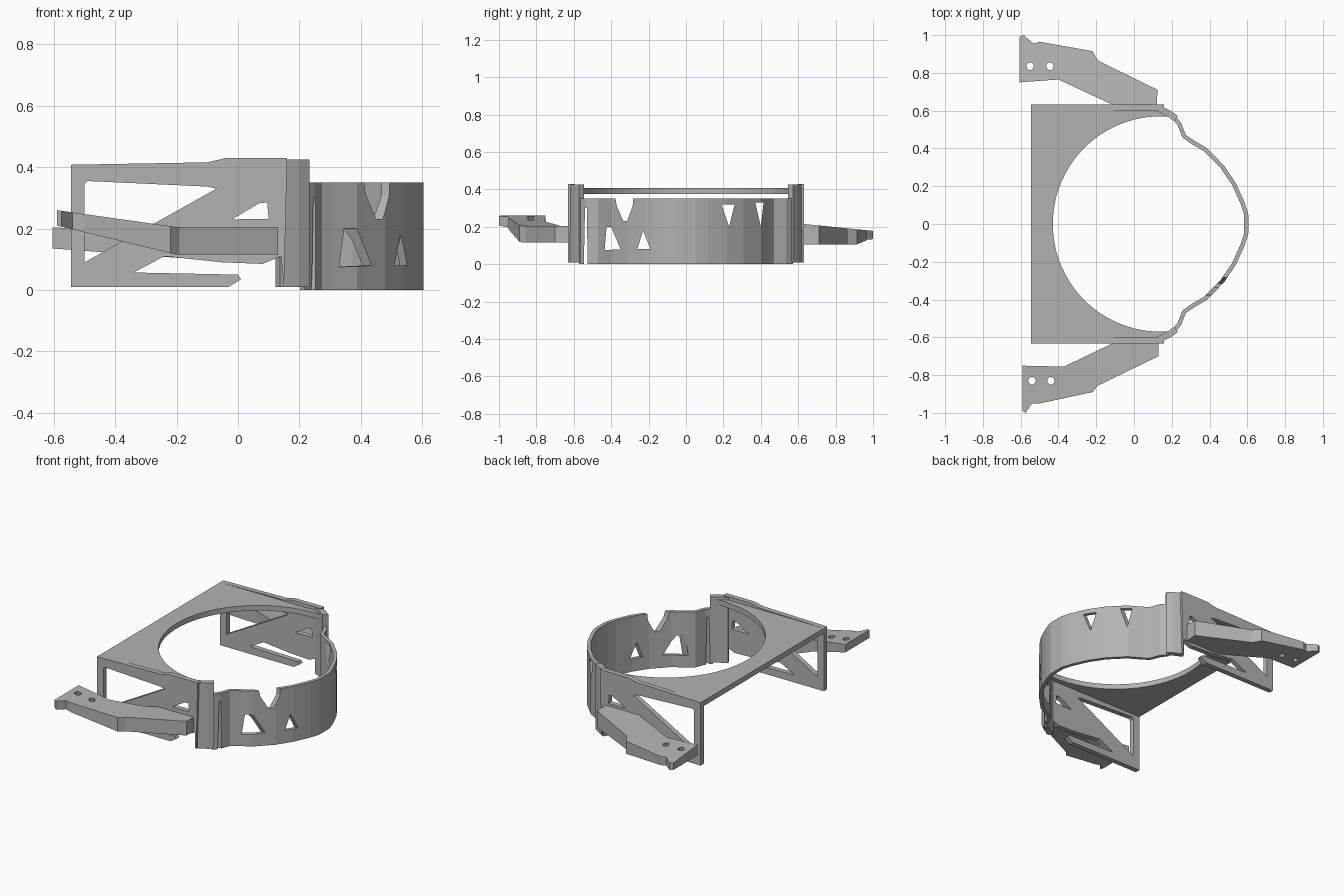
import bpy, bmesh, math
from mathutils import Matrix, Vector

cube = bpy.data.objects.get("Cube")
if cube:
    bpy.data.objects.remove(cube)

grey = bpy.data.materials.new("plain grey")
grey.use_nodes = True
grey.diffuse_color = (0.45, 0.45, 0.45, 1)
grey.node_tree.nodes["Principled BSDF"].inputs["Base Color"].default_value = grey.diffuse_color

# Axis frames: local x, y and extrusion direction
X, Y, Z = Vector((1, 0, 0)), Vector((0, 1, 0)), Vector((0, 0, 1))
FLAT, UPRIGHT, ACROSS = (X, Y, Z), (X, Z, Y), (Y, Z, X)


def prism(name, loops, low, high, frame=FLAT, split_x=None, shape=None):
    """Extrude an outline (first loop) with holes (other loops)."""
    bm = bmesh.new()
    for loop in loops:
        verts = [bm.verts.new((a, b, low)) for a, b in loop]
        for i, v in enumerate(verts):
            bm.edges.new((verts[i - 1], v))
    bmesh.ops.triangle_fill(bm, use_beauty=True, edges=bm.edges[:], normal=Z)
    if split_x is not None:
        bmesh.ops.bisect_plane(bm, geom=bm.verts[:] + bm.edges[:] + bm.faces[:],
                               plane_co=X * split_x, plane_no=X)
    new = bmesh.ops.extrude_face_region(bm, geom=bm.faces[:])["geom"]
    for v in new:
        if isinstance(v, bmesh.types.BMVert):
            v.co.z = high
    if shape:
        for v in bm.verts:
            v.co.z = shape(v.co)
    matrix = Matrix(frame).transposed().to_4x4()
    bm.transform(matrix)
    bmesh.ops.recalc_face_normals(bm, faces=bm.faces[:])
    mesh = bpy.data.meshes.new(name)
    bm.to_mesh(mesh)
    bm.free()
    mesh.materials.append(grey)
    obj = bpy.data.objects.new(name, mesh)
    bpy.context.collection.objects.link(obj)
    return obj


def ribbon(path, thickness):
    """Closed outline of a strip following a path."""
    pts = [Vector(p) for p in path]
    sides = ([], [])
    for i, p in enumerate(pts):
        d = (pts[min(i + 1, len(pts) - 1)] - pts[max(i - 1, 0)]).normalized()
        n = Vector((-d.y, d.x)) * thickness / 2
        sides[0].append(p + n)
        sides[1].append(p - n)
    return [tuple(p) for p in sides[0] + sides[1][::-1]]


def circle(x, y, r, n=10):
    return [(x + r * math.cos(math.tau * i / n), y + r * math.sin(math.tau * i / n))
            for i in range(n)]


def cut(obj, loop):
    """Cut a window through the band along x."""
    cutter = prism("cutter", [loop], 0.1, 0.8, ACROSS)
    cutter.hide_render = True
    mod = obj.modifiers.new("window", "BOOLEAN")
    mod.operation, mod.solver, mod.object = "DIFFERENCE", "EXACT", cutter
    bpy.context.view_layer.objects.active = obj
    bpy.ops.object.modifier_apply(modifier=mod.name)
    bpy.data.objects.remove(cutter)


# Top plate with a large round opening towards +x
arc = [(0.14 + 0.57 * math.cos(math.radians(a)), 0.57 * math.sin(math.radians(a)))
       for a in range(84, 277, 4)]
plate = [(0.2, -0.585), (0.13, -0.628), (-0.545, -0.628),
         (-0.545, 0.628), (0.13, 0.628), (0.2, 0.585)]
prism("top_plate", [arc + plate], 0.375, 0.408)

# Side walls: truss outline with one large and one small triangular window
wall = [(-0.545, 0.01), (-0.03, 0.01), (0.01, 0.035), (0, 0.05), (-0.34, 0.057),
        (-0.24, 0.11), (-0.05, 0.09), (0.08, 0.085), (0.14, 0.11), (0.15, 0.01),
        (0.16, 0.43), (-0.04, 0.43), (-0.1, 0.416), (-0.545, 0.408)]
large_window = [(-0.5, 0.09), (-0.07, 0.33), (-0.1, 0.337), (-0.49, 0.355), (-0.5, 0.345)]
small_window = [(-0.02, 0.23), (0.1, 0.232), (0.095, 0.285), (0.07, 0.283)]
for label, side in (("front", -1), ("back", 1)):
    prism(label + "_side_wall", [wall, large_window, small_window],
          side * 0.6, side * 0.632, UPRIGHT)
    post = [(0.13, side * 0.612), (0.19, side * 0.582), (0.222, side * 0.558)]
    prism(label + "_post", [ribbon(post, 0.034)], 0.01, 0.425)

# Curved band closing the ring
half = [(0.21, 0.565), (0.24, 0.53), (0.265, 0.465), (0.3, 0.44), (0.38, 0.392),
        (0.47, 0.3), (0.53, 0.21), (0.575, 0.11), (0.594, 0.05)]
band = prism("curved_band", [ribbon(half + [(x, -y) for x, y in half[::-1]], 0.022)], 0, 0.35)
windows = [
    [(-0.385, 0.4), (-0.28, 0.4), (-0.285, 0.31), (-0.315, 0.23), (-0.335, 0.23), (-0.37, 0.31)],
    [(-0.425, 0.2), (-0.435, 0.075), (-0.35, 0.08), (-0.4, 0.2)],
    [(-0.23, 0.18), (-0.26, 0.08), (-0.19, 0.08)],
    [(0.19, 0.32), (0.26, 0.32), (0.23, 0.2)],
    [(0.37, 0.33), (0.415, 0.33), (0.4, 0.2)],
    [(-0.548, -0.1), (-0.525, -0.1), (-0.53, 0.3), (-0.54, 0.3)],
]
for window in windows:
    cut(band, window)


# Outrigger arms: bent plates with two bolt holes each
def front_arm_height(co):
    t = max(0, (-0.2 - co.x) / 0.39)
    return 0.205 + 0.055 * t if co.z > 0.5 else 0.115 + 0.095 * t


def back_arm_height(co):
    t = max(0, (-0.2 - co.x) / 0.4)
    return 0.215 - 0.1 * (co.y - 0.63) if co.z > 0.5 else 0.105 + 0.03 * t


front_arm = [(-0.1, -0.625), (0.13, -0.625), (0.13, -0.7), (-0.19, -0.855), (-0.22, -0.89),
             (-0.5, -0.95), (-0.54, -0.95), (-0.575, -1), (-0.59, -0.99), (-0.59, -0.75),
             (-0.37, -0.755)]
back_arm = [(-0.1, 0.625), (0.12, 0.625), (0.125, 0.71), (-0.19, 0.865), (-0.22, 0.915),
            (-0.5, 0.965), (-0.53, 0.955), (-0.585, 1), (-0.605, 0.99), (-0.605, 0.75),
            (-0.4, 0.765)]
prism("front_arm", [front_arm, circle(-0.54, -0.83, 0.02), circle(-0.44, -0.83, 0.02)],
      0, 1, split_x=-0.2, shape=front_arm_height)
prism("back_arm", [back_arm, circle(-0.55, 0.835, 0.02), circle(-0.445, 0.835, 0.02)],
      0, 1, split_x=-0.2, shape=back_arm_height)
